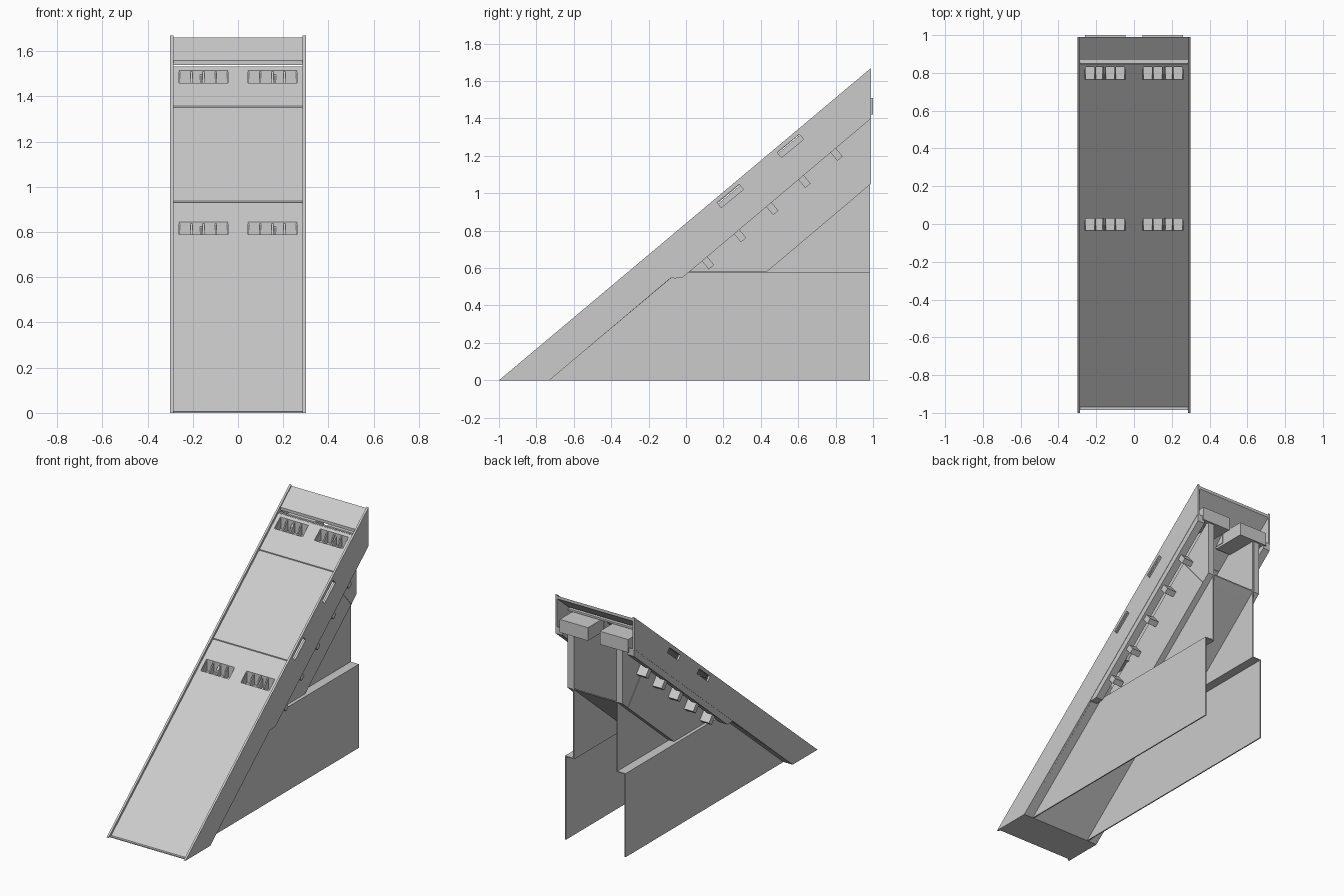
import bpy, bmesh

cube = bpy.data.objects.get("Cube")
if cube:
    bpy.data.objects.remove(cube)

grey = bpy.data.materials.new("plain_grey")
grey.use_nodes = True
GREY = (0.6, 0.6, 0.6, 1)
grey.diffuse_color = GREY
grey.node_tree.nodes["Principled BSDF"].inputs["Base Color"].default_value = GREY

SLOPE = 1.67 / 1.99


def edge(y, drop=0.0):
    """Point on the ramp line at y, lowered by drop."""
    return (y, (y + 1) * SLOPE - drop)


def prism(name, profile, x0, x1):
    """Extrude a y-z profile from x0 to x1."""
    bm = bmesh.new()
    face = bm.faces.new([bm.verts.new((x0, y, z)) for y, z in profile])
    ext = bmesh.ops.extrude_face_region(bm, geom=[face])
    verts = [v for v in ext["geom"] if isinstance(v, bmesh.types.BMVert)]
    bmesh.ops.translate(bm, verts=verts, vec=(x1 - x0, 0, 0))
    bmesh.ops.recalc_face_normals(bm, faces=bm.faces)
    mesh = bpy.data.meshes.new(name)
    bm.to_mesh(mesh)
    bm.free()
    mesh.materials.append(grey)
    obj = bpy.data.objects.new(name, mesh)
    bpy.context.collection.objects.link(obj)
    return obj


def pair(name, profile, x0, x1):
    """Matching prisms on both sides."""
    return [prism(side + name, profile, s * x0, s * x1)
            for side, s in (("left_", 1), ("right_", -1))]


def band(y0, y1, top, bottom):
    """Sloping profile between two drops."""
    return [edge(y0, top), edge(y1, top), edge(y1, bottom), edge(y0, bottom)]


def box(y0, y1, z0, z1):
    return [(y0, z0), (y1, z0), (y1, z1), (y0, z1)]


def cut(obj, cutter):
    mod = obj.modifiers.new("cut", "BOOLEAN")
    mod.operation = "DIFFERENCE"
    mod.solver = "EXACT"
    mod.object = cutter
    bpy.context.view_layer.objects.active = obj
    bpy.ops.object.modifier_apply(modifier=mod.name)
    bpy.data.objects.remove(cutter)


# Sloping deck in three lengths, with a raised top plate
lower_deck = prism("lower_deck", [(-0.975, 0), edge(0.134, 0.021),
                                  edge(0.134, 0.034), (-0.96, 0)], -0.287, 0.287)
middle_deck = prism("middle_deck", band(0.142, 0.634, 0.021, 0.034), -0.287, 0.287)
upper_deck = prism("upper_deck", band(0.642, 0.85, 0.021, 0.034), -0.287, 0.287)
prism("top_plate", band(0.87, 0.99, 0.01, 0.03), -0.287, 0.287)
prism("top_plate_step", box(0.845, 0.872, 1.515, 1.528), -0.287, 0.287)
for y in (0.138, 0.638):
    prism("deck_seam", band(y - 0.01, y + 0.01, 0.028, 0.04), -0.287, 0.287)

# Side panels with slots
panels = pair("side_panel", [(-1, 0), (0.99, 1.67), (0.99, 1.45), (-0.73, 0)],
              0.286, 0.3)
for panel, s in zip(panels, (1, -1)):
    for y, z in ((0.166, 0.95), (0.488, 1.218)):
        slot = [(y, z), (y + 0.118, z + 0.097),
                (y + 0.141, z + 0.07), (y + 0.023, z - 0.027)]
        cut(panel, prism("slot_cutter", slot, s * 0.25, s * 0.35))

# Closed foot and sloping underside
prism("foot_bottom", box(-0.985, -0.73, 0, 0.006), -0.287, 0.287)
prism("ramp_underside", band(-0.73, -0.06, 0.218, 0.226), -0.287, 0.287)

# Louvred vents set into the deck
for deck, dy in ((upper_deck, 0), (lower_deck, -0.8)):
    dz = dy * SLOPE

    def moved(profile):
        return [(y + dy, z + dz) for y, z in profile]

    for x0, x1 in ((-0.26, -0.045), (0.045, 0.26)):
        cut(deck, prism("vent_cutter", moved(box(0.765, 0.83, 1.4, 1.6)), x0, x1))
        prism("vent_duct", moved(box(0.83, 1.0, 1.42, 1.51)), x0, x1)
        prism("vent_floor", moved(box(0.76, 0.83, 1.42, 1.435)), x0, x1)
        tooth = moved([(0.765, 1.435), (0.83, 1.435), (0.83, 1.51)])
        step = (x1 - x0) / 4
        for i in range(5):
            x = x0 + i * step
            prism("vent_fin", tooth, x - 0.004, x + 0.004)

# Lower support walls and their ledges
pair("lower_wall", [(-0.73, 0), (0.985, 0), (0.985, 0.575), (-0.05, 0.575)],
     0.222, 0.23)
pair("wall_ledge", box(-0.03, 0.985, 0.569, 0.575), 0.16, 0.23)

# Recessed middle walls, reaching up under the deck
pair("middle_wall", [(-0.03, 0.569), (0.985, 0.569), edge(0.985, 0.24),
                     edge(0.84, 0.04), edge(-0.03, 0.04)], 0.16, 0.168)

# Upper hull plates and the floor between them
hull_bottom = [(0.43, 0.578), (0.93, 1.0), (0.988, 1.05)]
pair("hull_plate", [(0.01, 0.578)] + hull_bottom +
     [edge(0.988, 0.23), edge(0.01, 0.24)], 0.168, 0.21)
raised = [(y, z + 0.008) for y, z in reversed(hull_bottom)]
prism("hull_floor", hull_bottom + raised, -0.168, 0.168)
pair("hull_seam", [(0.74, 1.225), (0.93, 1.0), (0.934, 1.004), (0.744, 1.229)],
     0.2, 0.213)

# Long rails under the side panels, with brackets
pair("rail", [edge(-0.085, 0.22), edge(0.99, 0.22), edge(0.99, 0.27),
              edge(-0.02, 0.275), (-0.06, 0.545)], 0.245, 0.298)
for i in range(5):
    y, z = 0.07 + i * 0.172, 0.655 + i * 0.145
    pair("rail_bracket", [(y, z), (y + 0.028, z + 0.024),
                          (y + 0.08, z - 0.038), (y + 0.052, z - 0.062)],
         0.2, 0.28)
